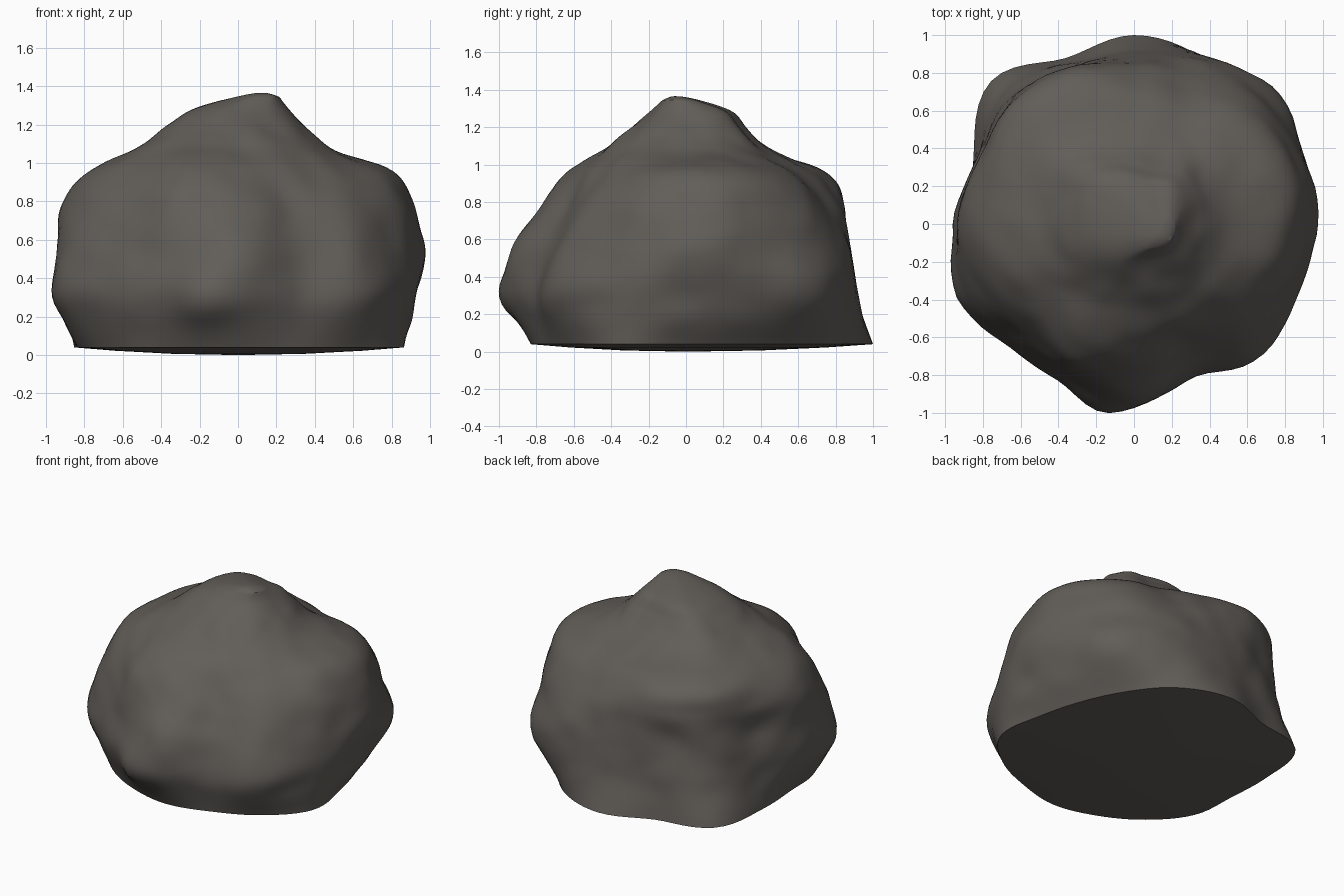
import bpy, bmesh, math
from mathutils import Vector, noise

start = bpy.data.objects.get("Cube")
if start:
    bpy.data.objects.remove(start, do_unlink=True)

# Stone colour
stone = bpy.data.materials.new("dark warm grey stone")
stone.use_nodes = True
colour = (0.12, 0.11, 0.098, 1)
stone.diffuse_color = colour
shader = stone.node_tree.nodes["Principled BSDF"]
shader.inputs["Base Color"].default_value = colour
shader.inputs["Roughness"].default_value = 0.9

# Cross-section radii in percent, counter-clockwise from +x
foot = [82, 80, 85, 95, 100, 95, 107, 92, 84, 87, 84, 82, 83, 82, 87, 92]
bulge = [94, 95, 102, 97, 91, 92, 98, 90, 95, 101, 92, 92, 95, 87, 97, 94]
waist = [98, 97, 98, 93, 88, 90, 92, 89, 94, 96, 87, 88, 92, 82, 89, 91]
shoulder = [91, 91, 89, 80, 83, 91, 92, 89, 91, 87, 77, 81, 76, 67, 76, 84]
brow = [79, 80, 75, 67, 71, 83, 86, 80, 77, 73, 65, 68, 60, 57, 61, 71]
crown = [48, 50, 50, 43, 44, 50, 56, 54, 53, 53, 50, 47, 43, 43, 46, 47]


def spline(a, b, c, d, t):
    """Catmull-Rom blend of four numbers or vectors."""
    return b + (c - a) * (t / 2) + (a * 2 - b * 5 + c * 4 - d) * (t * t / 2) \
        + (b * 3 - a - c * 3 + d) * (t ** 3 / 2)


SEGMENTS, STEPS = 96, 8


def ring(radii, z, scale=1.0, cx=0.0, cy=0.0):
    """Smooth closed outline through the given radii."""
    n, points = len(radii), []
    for s in range(SEGMENTS):
        pos = s * n / SEGMENTS
        i = int(pos)
        r = spline(*(radii[(i + k) % n] for k in (-1, 0, 1, 2)), pos - i) * scale / 100
        a = math.tau * s / SEGMENTS
        points.append(Vector((cx + r * math.cos(a), cy + r * math.sin(a), z)))
    return points


levels = [
    ring(foot, 0.04),
    ring(bulge, 0.3),
    ring(waist, 0.55),
    ring(shoulder, 0.79),
    ring(brow, 0.95),
    ring(crown, 1.08),
    ring(crown, 1.2, 0.7, 0.01, 0.01),
    ring(crown, 1.285, 0.49, 0.03, 0.02),
    ring(crown, 1.345, 0.22, 0.11, -0.03),
]

# Broad swellings and hollows: centre, width, height
features = [
    (Vector((-0.17, -0.95, 0.3)), 0.16, 0.07),
    (Vector((-0.41, 0.78, 0.62)), 0.14, -0.03),
    (Vector((-0.8, 0.35, 0.62)), 0.14, -0.03),
    (Vector((0.92, 0.0, 0.3)), 0.12, -0.03),
    (Vector((0.86, -0.1, 0.17)), 0.12, 0.02),
]


def weather(p):
    """Gentle lumps, fading out towards the foot and the peak."""
    fade = min(1, max(0, (p.z - 0.04) * 5), max(0, (1.4 - p.z) * 4))
    lump = noise.noise(p * 2.7) * 0.018 + noise.noise(p * 6) * 0.012
    for centre, width, height in features:
        lump += height * math.exp(-((p - centre).length / width) ** 2)
    out = Vector((p.x, p.y, (p.z - 0.5) * 0.8)).normalized()
    return p + out * lump * fade


# Boulder skin
bm = bmesh.new()
rows = []
last = len(levels) - 1
for i in range(last):
    near = [levels[max(0, min(last, i + k))] for k in (-1, 0, 1, 2)]
    for step in range(STEPS):
        rows.append([weather(spline(*q, step / STEPS)) for q in zip(*near)])
rows.append([weather(p) for p in levels[-1]])

# Rounded peak
peak = Vector((0.13, -0.06, 1.366))
for blend in (0.35, 0.7):
    rows.append([p.lerp(Vector((peak.x, peak.y, p.z)), blend)
                 + Vector((0, 0, (peak.z - p.z) * math.sin(blend * math.pi / 2)))
                 for p in map(weather, levels[-1])])

# Shallow domed underside
for scale in (0.75, 0.4):
    rows.insert(0, [Vector((p.x * scale, p.y * scale, 0.04 * scale ** 2))
                    for p in levels[0]])

grid = [[bm.verts.new(p) for p in row] for row in rows]
for low, high in zip(grid, grid[1:]):
    for s in range(SEGMENTS):
        t = (s + 1) % SEGMENTS
        bm.faces.new((low[s], low[t], high[t], high[s]))

# Close the top and the underside
tip = bm.verts.new(peak)
base = bm.verts.new((0, 0, 0))
for s in range(SEGMENTS):
    t = (s + 1) % SEGMENTS
    bm.faces.new((grid[-1][s], grid[-1][t], tip))
    bm.faces.new((grid[0][t], grid[0][s], base))
bmesh.ops.recalc_face_normals(bm, faces=bm.faces)

mesh = bpy.data.meshes.new("boulder")
bm.to_mesh(mesh)
bm.free()
mesh.materials.append(stone)
boulder = bpy.data.objects.new("boulder", mesh)
bpy.context.collection.objects.link(boulder)

# Smooth stone with a crisp edge around the foot
bpy.context.view_layer.objects.active = boulder
boulder.select_set(True)
bpy.ops.object.shade_smooth_by_angle(angle=math.radians(40))
